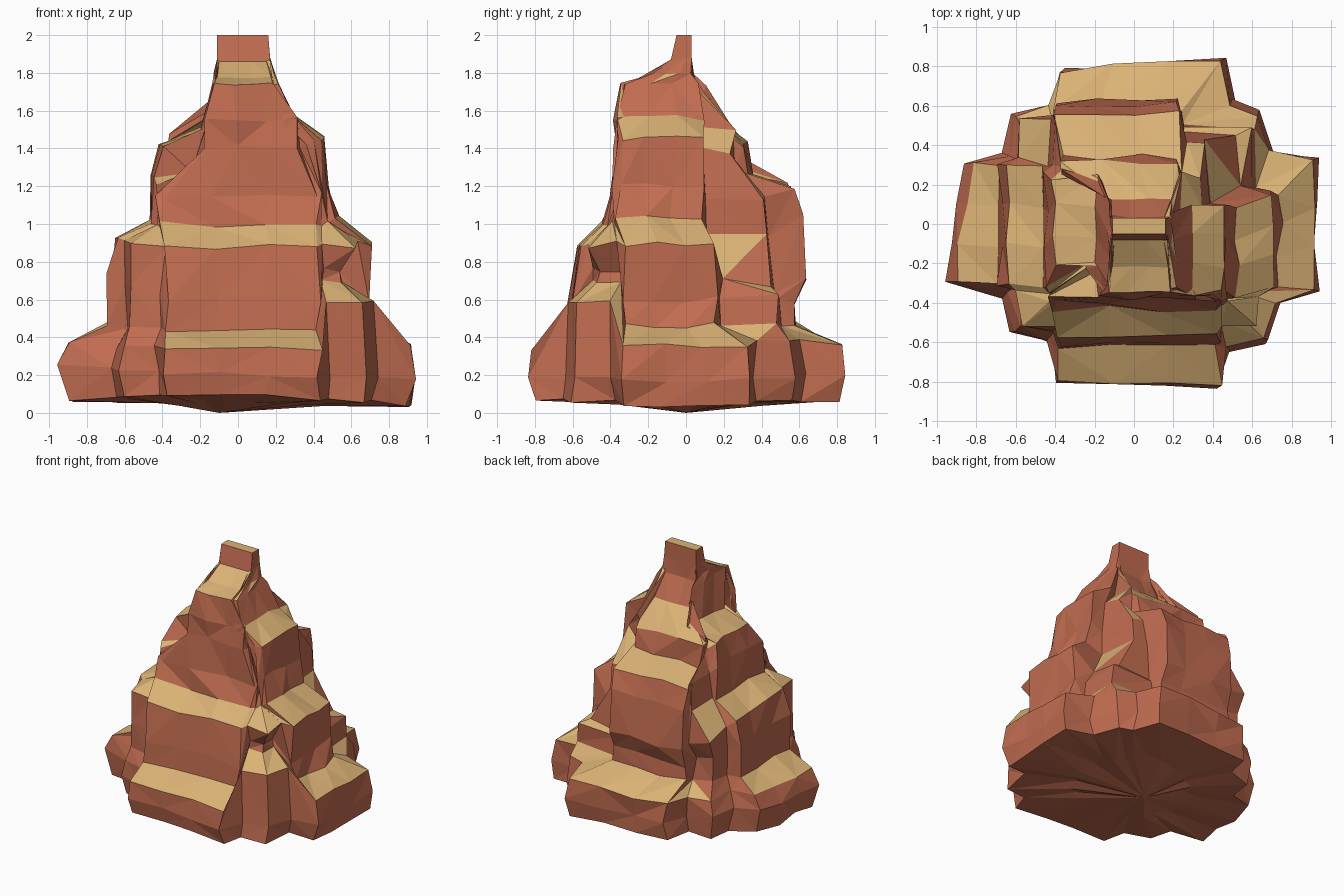
import bpy
import bmesh
import random
from mathutils import Vector

random.seed(5)
cube = bpy.data.objects.get("Cube")
if cube:
    bpy.data.objects.remove(cube, do_unlink=True)


def make_material(name, rgb):
    mat = bpy.data.materials.new(name)
    mat.use_nodes = True
    color = (*rgb, 1.0)
    mat.diffuse_color = color
    mat.node_tree.nodes["Principled BSDF"].inputs["Base Color"].default_value = color
    return mat


red_rock = make_material("red rock", (0.53, 0.15, 0.08))
sand = make_material("pale sand", (0.71, 0.45, 0.18))

# Cliff profile of each side, bottom to top: (distance from axis, height)
front = [(.8, .08), (.81, .2), (.81, .33), (.63, .44), (.61, .6), (.57, .88), (.43, 1),
         (.39, 1.15), (.38, 1.4), (.37, 1.55), (.34, 1.74), (.22, 1.78), (.08, 1.86), (.05, 2)]
left = [(.9, .05), (.93, .18), (.91, .36), (.74, .46), (.69, .6), (.71, .9), (.52, 1.03),
        (.47, 1.2), (.45, 1.45), (.29, 1.56), (.21, 1.74), (.19, 1.79), (.17, 1.88), (.16, 2)]
back = [(.79, .07), (.81, .2), (.81, .36), (.58, .47), (.57, .58), (.62, .72), (.61, 1.04),
        (.56, 1.19), (.34, 1.26), (.31, 1.42), (.13, 1.59), (.04, 1.76), (.03, 1.88), (.03, 2)]
right = [(.87, .07), (.91, .25), (.87, .37), (.7, .47), (.68, .72), (.64, .91), (.47, 1.01),
         (.45, 1.25), (.41, 1.42), (.19, 1.5), (.13, 1.74), (.12, 1.8), (.11, 1.88), (.11, 2)]
sides = [front, left, back, right]

# Extent of each cliff face along its side, one pair per tier
tier_of_level = [0, 0, 0, 1, 1, 1, 2, 2, 3, 3, 4, 5, 6, 6]
front_span = [(-.38, .43), (-.38, .42), (-.4, .43), (-.18, .3), (-.13, .19), (-.11, .17), (-.1, .15)]
left_span = [(-.34, .32), (-.33, .16), (-.36, .08), (-.35, .08), (-.32, .06), (-.18, .03), (-.05, .03)]
back_span = [(-.45, .37), (-.24, .4), (-.23, .4), (-.22, .36), (-.18, .12), (-.16, .11), (-.15, .1)]
right_span = [(-.3, .31), (-.3, .3), (-.28, .33), (-.24, .2), (-.1, .3), (-.03, .18), (-.03, .05)]
spans = [front_span, left_span, back_span, right_span]

# Base faces run slightly askew
slant = [.02, 0, -.07, .08]

# Buttresses fill the corners; some get their own (pull inward, lift) at a level
reach = [.71, .72, .71, .82, .86, .88, .88, .9, .84, .86, .9, .95, 1, 1]
SE, NE, NW, SW = range(4)
base_pull = [1.04, .97, .94, .95]
buttress = {
    (SE, 2): (1.02, .23), (SE, 3): (.9, .24), (SE, 4): (.88, .16),
    (NE, 2): (.97, .04), (NE, 4): (1, .02), (NE, 5): (.84, -.13), (NE, 6): (.8, -.1),
    (NE, 7): (.82, -.05), (NE, 8): (.85, 0), (NW, 4): (.95, 0),
    (SW, 7): (.97, -.02), (SW, 8): (.66, -.13),
}


def place(side, along, out, z):
    """Turn side coordinates into model coordinates."""
    x, y = [(along, -out), (out, along), (-along, out), (-out, -along)][side]
    return Vector((x, y, z))


def ring_points(level):
    pts = []
    tier = tier_of_level[level]
    gap = .05 if tier == 0 else .02 if level < 9 else 0
    for i in range(4):
        j = (i + 1) % 4
        out, z = sides[i][level]
        out_next, z_next = sides[j][level]
        lo, hi = spans[i][tier]
        next_lo = spans[j][tier][0]
        # face of the cliff
        for k in range(4):
            askew = slant[i] * (k / 3 - .5) if tier == 0 else 0
            pts.append(place(i, lo + (hi - lo) * k / 3, out + askew, z))
        # corner buttress with a notch on either side
        default = (base_pull[i] if tier == 0 else 1, 0)
        pull, lift = buttress.get((i, level), default)
        c = reach[level] * pull
        z_mid = (z + z_next) / 2
        corner_along = max(c * out_next, hi)
        corner_out = max(c * out, -next_lo)
        pts.append(place(i, hi + gap, c * out + gap, (z + z_mid) / 2 + lift))
        pts.append(place(i, corner_along, corner_out, z_mid + lift))
        pts.append(place(j, next_lo - gap, c * out_next + gap, (z_next + z_mid) / 2 + lift))
    return pts


def roughen(p, amount):
    return p + Vector([random.uniform(-amount, amount) for _ in range(3)])


bm = bmesh.new()
last = len(front) - 1
rings = []
for level in range(last + 1):
    amount = 0 if level >= last - 1 else .008 if level >= last - 3 else .019
    rings.append([bm.verts.new(roughen(p, amount)) for p in ring_points(level)])

# Rugged underside, sinking toward the middle
inner = [bm.verts.new(roughen(Vector((v.co.x * .5, v.co.y * .5, .055)), .02)) for v in rings[0]]
rings.insert(0, inner)
count = len(inner)
center = bm.verts.new((-.1, 0, 0))

for lower, upper in zip(rings, rings[1:]):
    for k in range(count):
        n = (k + 1) % count
        a, b, c, d = lower[k], lower[n], upper[n], upper[k]
        if random.random() < .5:
            bm.faces.new((a, b, c))
            bm.faces.new((a, c, d))
        else:
            bm.faces.new((a, b, d))
            bm.faces.new((b, c, d))
for k in range(count):
    bm.faces.new((center, inner[(k + 1) % count], inner[k]))

# Flat summit
summit = bm.verts.new((.02, -.01, 2))
for k in range(count):
    bm.faces.new((summit, rings[-1][k], rings[-1][(k + 1) % count]))

bmesh.ops.remove_doubles(bm, verts=bm.verts, dist=.004)
bmesh.ops.recalc_face_normals(bm, faces=bm.faces)

# Sand lies on every ledge that faces up
for face in bm.faces:
    face.normal_update()
    face.material_index = 1 if face.normal.z > .52 else 0
    face.smooth = False

mesh = bpy.data.meshes.new("rock_spire")
bm.to_mesh(mesh)
bm.free()
mesh.materials.append(red_rock)
mesh.materials.append(sand)
spire = bpy.data.objects.new("rock_spire", mesh)
bpy.context.collection.objects.link(spire)
